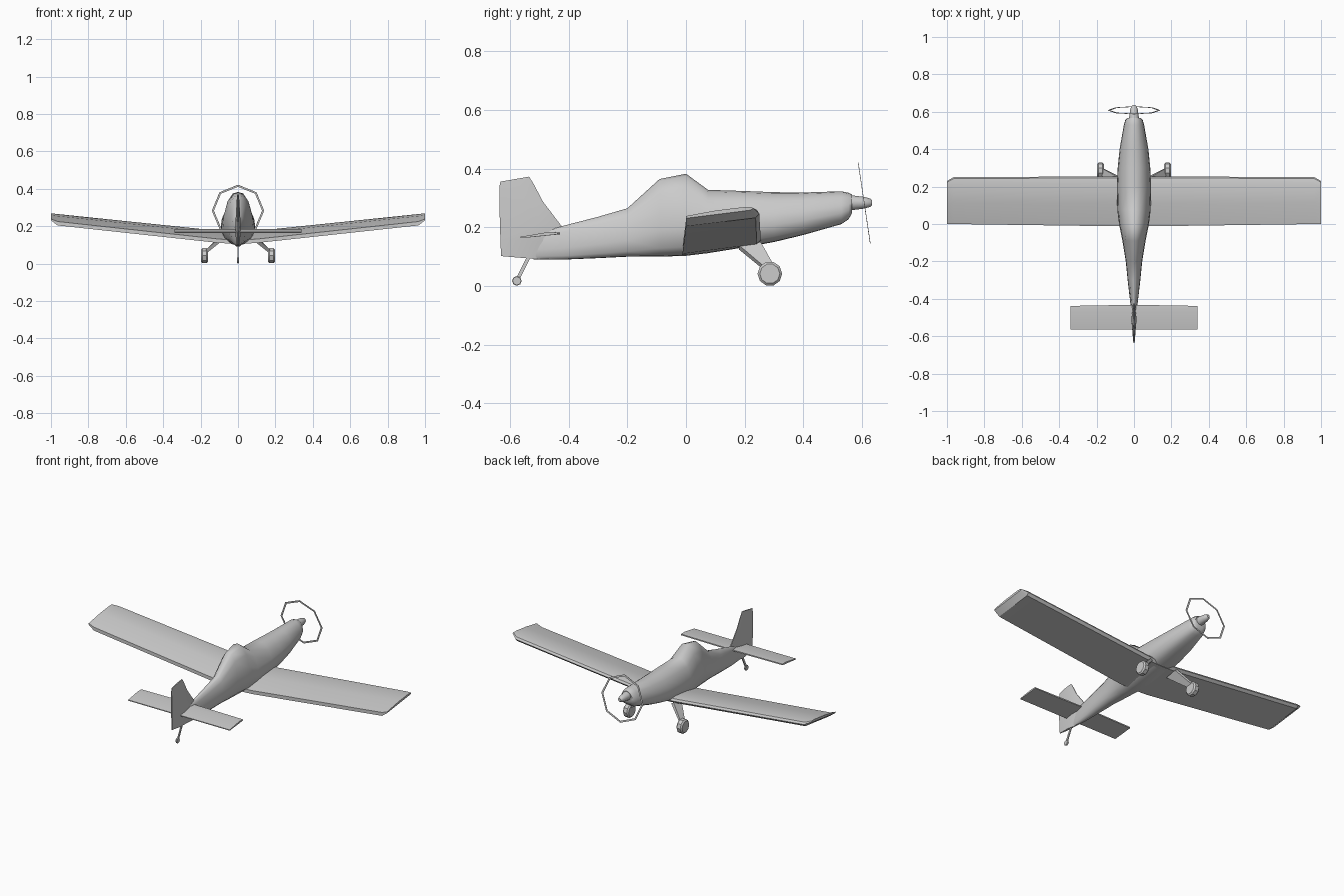
import bpy, bmesh, math
from mathutils import Vector, Matrix

if "Cube" in bpy.data.objects:
    bpy.data.objects.remove(bpy.data.objects["Cube"])


def finish(name, bm, angle=35, mirror=False):
    bmesh.ops.recalc_face_normals(bm, faces=bm.faces)
    me = bpy.data.meshes.new(name)
    bm.to_mesh(me)
    bm.free()
    ob = bpy.data.objects.new(name, me)
    bpy.context.collection.objects.link(ob)
    bpy.ops.object.select_all(action='DESELECT')
    ob.select_set(True)
    bpy.context.view_layer.objects.active = ob
    if angle:
        bpy.ops.object.shade_smooth_by_angle(angle=math.radians(angle))
    if mirror:
        ob.modifiers.new("Mirror", 'MIRROR')
    return ob


def loft(name, rings, angle=35, mirror=False):
    """Skin a list of equal-length closed rings and cap both ends."""
    bm = bmesh.new()
    vr = [[bm.verts.new(p) for p in r] for r in rings]
    n = len(vr[0])
    for a, b in zip(vr, vr[1:]):
        for i in range(n):
            bm.faces.new((a[i], a[(i + 1) % n], b[(i + 1) % n], b[i]))
    bm.faces.new(vr[0])
    bm.faces.new(vr[-1])
    return finish(name, bm, angle, mirror)


def wheel(name, x, y, z, r, width, sides, mirror):
    bm = bmesh.new()
    bmesh.ops.create_cone(bm, cap_ends=True, segments=sides, radius1=r, radius2=r, depth=width,
                          matrix=Matrix.Translation((x, y, z)) @ Matrix.Rotation(math.pi / 2, 4, 'Y'))
    rims = [e for e in bm.edges if abs(e.verts[0].co.x - e.verts[1].co.x) < 1e-5]
    bmesh.ops.bevel(bm, geom=rims, offset=width * 0.2, segments=1, affect='EDGES')
    finish(name, bm, 35, mirror)


# Fuselage: half section (width fraction, height fraction) along stations (y, half width, bottom, top)
half = [(0, 1), (.34, .97), (.70, .82), (.94, .56), (1, .34), (.85, .11), (.45, .01), (0, 0)]
section = half + [(-x, z) for x, z in half[-2:0:-1]]
stations = [(-.52, .004, .091, .185), (-.42, .020, .090, .205), (-.30, .034, .095, .236),
            (-.20, .044, .100, .265), (-.09, .062, .100, .365), (0, .080, .103, .383),
            (.075, .089, .112, .328), (.20, .092, .132, .324), (.30, .087, .150, .320),
            (.40, .077, .174, .319), (.53, .054, .211, .323), (.555, .047, .228, .318),
            (.567, .036, .250, .312)]
loft("fuselage", [[(w * sx, y, b + (t - b) * sz) for sx, sz in section]
                  for y, w, b, t in stations], 50)

# Spinner on the nose
loft("spinner", [[(r * math.cos(i * math.pi / 5), y, .284 + r * math.sin(i * math.pi / 5)) for i in range(10)]
                 for y, r in [(.555, .028), (.585, .024), (.608, .021), (.628, .015), (.635, .009)]], 40)

# Propeller disc outline: thin tilted octagonal ring
tilt = Matrix.Translation((0, .608, .283)) @ Matrix.Rotation(math.radians(8.5), 4, 'X')
bm = bmesh.new()
loops = []
for r, y in [(.14, -.001), (.14, .001), (.129, .001), (.129, -.001)]:
    loops.append([bm.verts.new(tilt @ Vector((r * math.sin(i * math.pi / 4), y, r * math.cos(i * math.pi / 4))))
                  for i in range(8)])
for k in range(4):
    a, b = loops[k], loops[(k + 1) % 4]
    for i in range(8):
        bm.faces.new((a[i], a[(i + 1) % 8], b[(i + 1) % 8], b[i]))
finish("propeller_ring", bm, 0)


# Wing: section at each span station, with a chamfered tip
def wing_ring(x, y0, y1, z0, rise, thick):
    c = y1 - y0
    return [(x, y0 + c * f, z0 + rise * f + thick * h) for f, h in
            [(0, 0), (0, .65), (.45, 1.15), (.85, 1.1), (.97, .8), (1, .4), (.95, 0)]]


loft("wing", [wing_ring(0, -.012, .255, .105, .035, .032),
              wing_ring(.10, -.012, .255, .110, .035, .032),
              wing_ring(.965, 0, .250, .204, .030, .032),
              wing_ring(1.0, 0, .230, .231, .029, .012)], 30, True)

# Tailplane
loft("tailplane", [[(x, -.565, .163), (x, -.565, .168), (x, -.47, .184), (x, yf, .183), (x, yf, .176)]
                   for x, yf in [(0, -.432), (.34, -.438)]], 30, True)

# Fin and rudder: (trailing y, trailing z, leading y, leading z, half thickness)
fin = [(-.631, .102, -.50, .091, .008), (-.633, .16, -.45, .15, .013), (-.635, .21, -.425, .205, .014),
       (-.636, .285, -.488, .288, .010), (-.637, .335, -.518, .345, .007), (-.633, .356, -.535, .373, .004)]
loft("fin", [[(s * t * k, a + (b - a) * f, za + (zb - za) * f)
              for s, k, f in [(1, .25, 0), (1, 1, .6), (1, .2, 1), (-1, .2, 1), (-1, 1, .6), (-1, .25, 0)]]
             for a, za, b, zb, t in fin], 40)

# Main landing gear
wheel("main_wheel", .179, .286, .042, .042, .038, 10, True)
loft("gear_leg", [[(.080, .18, .125), (.080, .255, .140), (.095, .255, .150), (.095, .18, .140)],
                  [(.165, .262, .058), (.165, .298, .062), (.172, .298, .074), (.172, .258, .074)]], 30, True)

# Tail wheel and its leg
wheel("tail_wheel", 0, -.577, .0175, .0165, .010, 8, False)
loft("tail_leg", [[(-.003, -.538, .11), (.003, -.538, .11), (.003, -.524, .11), (-.003, -.524, .11)],
                  [(-.003, -.580, .025), (.003, -.580, .025), (.003, -.568, .022), (-.003, -.568, .022)]], 30)
